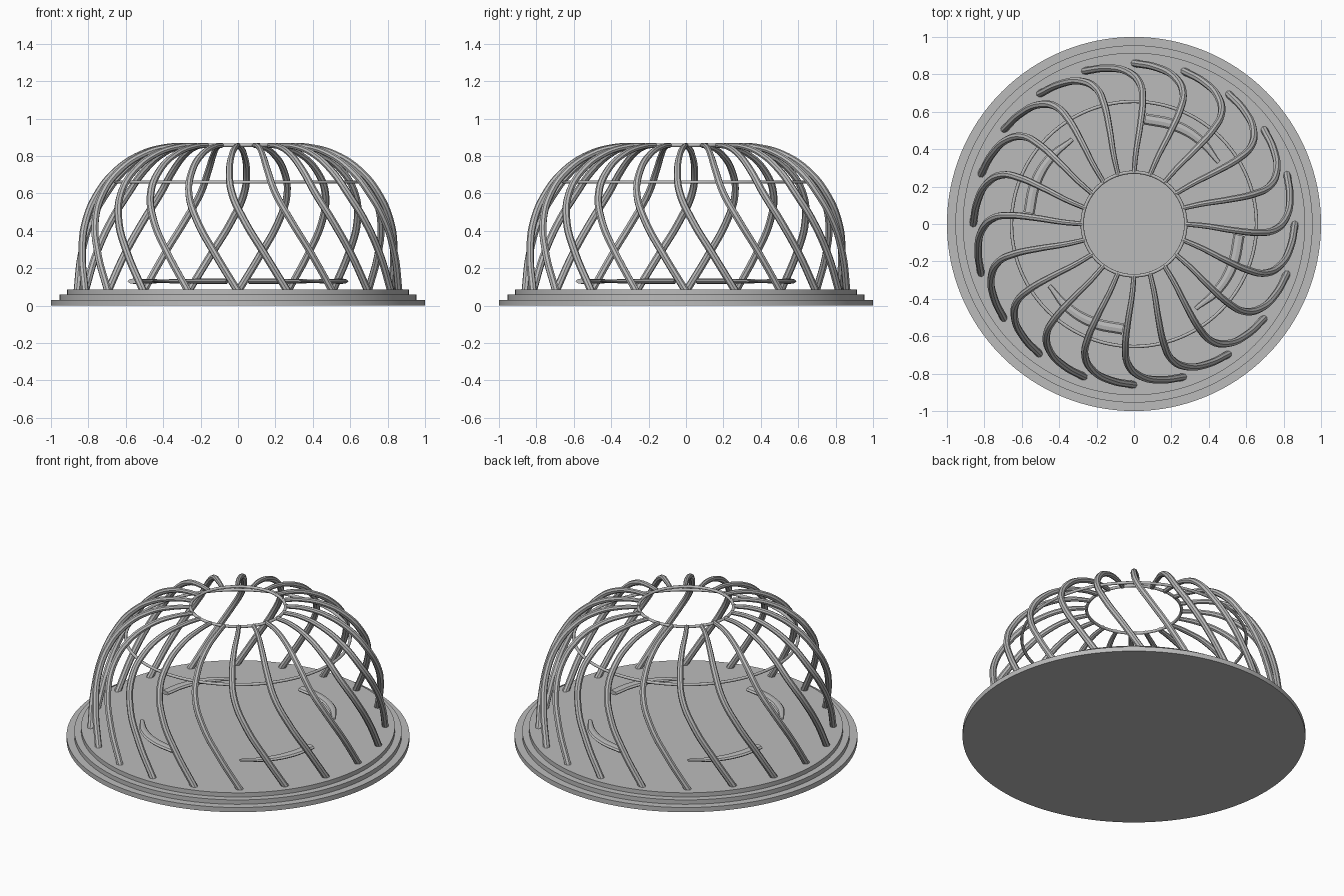
import bpy
from math import radians, cos, sin, tau

cube = bpy.data.objects.get("Cube")
if cube:
    bpy.data.objects.remove(cube)

grey = bpy.data.materials.new("satin grey")
grey.use_nodes = True
colour = (0.5, 0.5, 0.5, 1)
grey.diffuse_color = colour
grey.node_tree.nodes["Principled BSDF"].inputs["Base Color"].default_value = colour


def finish(obj, name):
    """Name, colour and smooth a mesh object."""
    obj.name = name
    obj.data.materials.clear()
    obj.data.materials.append(grey)
    bpy.ops.object.select_all(action="DESELECT")
    obj.select_set(True)
    bpy.context.view_layer.objects.active = obj
    bpy.ops.object.shade_smooth_by_angle(angle=radians(40))
    return obj


def tube(name, path, depth, turn=0, flat=1, height=0):
    """Round tube through polar points (radius, degrees, z, thickness)."""
    curve = bpy.data.curves.new(name, "CURVE")
    curve.dimensions = "3D"
    curve.bevel_depth = depth
    curve.bevel_resolution = 2
    curve.use_fill_caps = True
    curve.resolution_u = 6
    spline = curve.splines.new("BEZIER")
    spline.bezier_points.add(len(path) - 1)
    for point, (r, deg, z, thick) in zip(spline.bezier_points, path):
        a = radians(deg + turn)
        point.co = (r * cos(a), r * sin(a), z)
        point.radius = thick
        point.handle_left_type = point.handle_right_type = "AUTO"
    obj = bpy.data.objects.new(name, curve)
    bpy.context.collection.objects.link(obj)
    obj.scale.z = flat
    obj.location.z = height
    bpy.ops.object.select_all(action="DESELECT")
    obj.select_set(True)
    bpy.context.view_layer.objects.active = obj
    bpy.ops.object.convert(target="MESH")
    return finish(bpy.context.object, name)


# Stepped round base
for name, radius, low, high in (("base_lower_step", 1.0, 0, 0.03),
                                ("base_middle_step", 0.955, 0.03, 0.058),
                                ("base_upper_step", 0.915, 0.058, 0.085)):
    bpy.ops.mesh.primitive_cylinder_add(vertices=128, radius=radius, depth=high - low,
                                        location=(0, 0, (low + high) / 2))
    finish(bpy.context.object, name)

# Twenty swirling ribs that form the dome
rib = ((0.86, 0, 0.075, 1), (0.845, -8.5, 0.28, 1), (0.815, -15.5, 0.45, 1),
       (0.75, -20.5, 0.6, 1), (0.655, -22, 0.72, 0.95), (0.52, -21.5, 0.81, 0.85),
       (0.38, -19.5, 0.85, 0.75), (0.275, -18, 0.857, 0.65))
count = 20
for i in range(count):
    tube(f"rib_{i + 1}", rib, 0.02, turn=i * 360 / count)

# Thin rings tying the ribs together
for name, radius, z, thick in (("top_ring", 0.277, 0.857, 0.009),
                               ("middle_ring", 0.655, 0.66, 0.009)):
    bpy.ops.mesh.primitive_torus_add(major_radius=radius, minor_radius=thick,
                                     major_segments=96, minor_segments=10,
                                     location=(0, 0, z))
    finish(bpy.context.object, name)

# Four flattened arcs floating above the base
arc = ((0.565, 84, 0, 1), (0.57, 68, 0, 1), (0.57, 52, 0, 0.85), (0.56, 36, 0, 0.4))
for i in range(4):
    tube(f"floor_arc_{i + 1}", arc, 0.03, turn=i * 90, flat=0.45, height=0.13)
